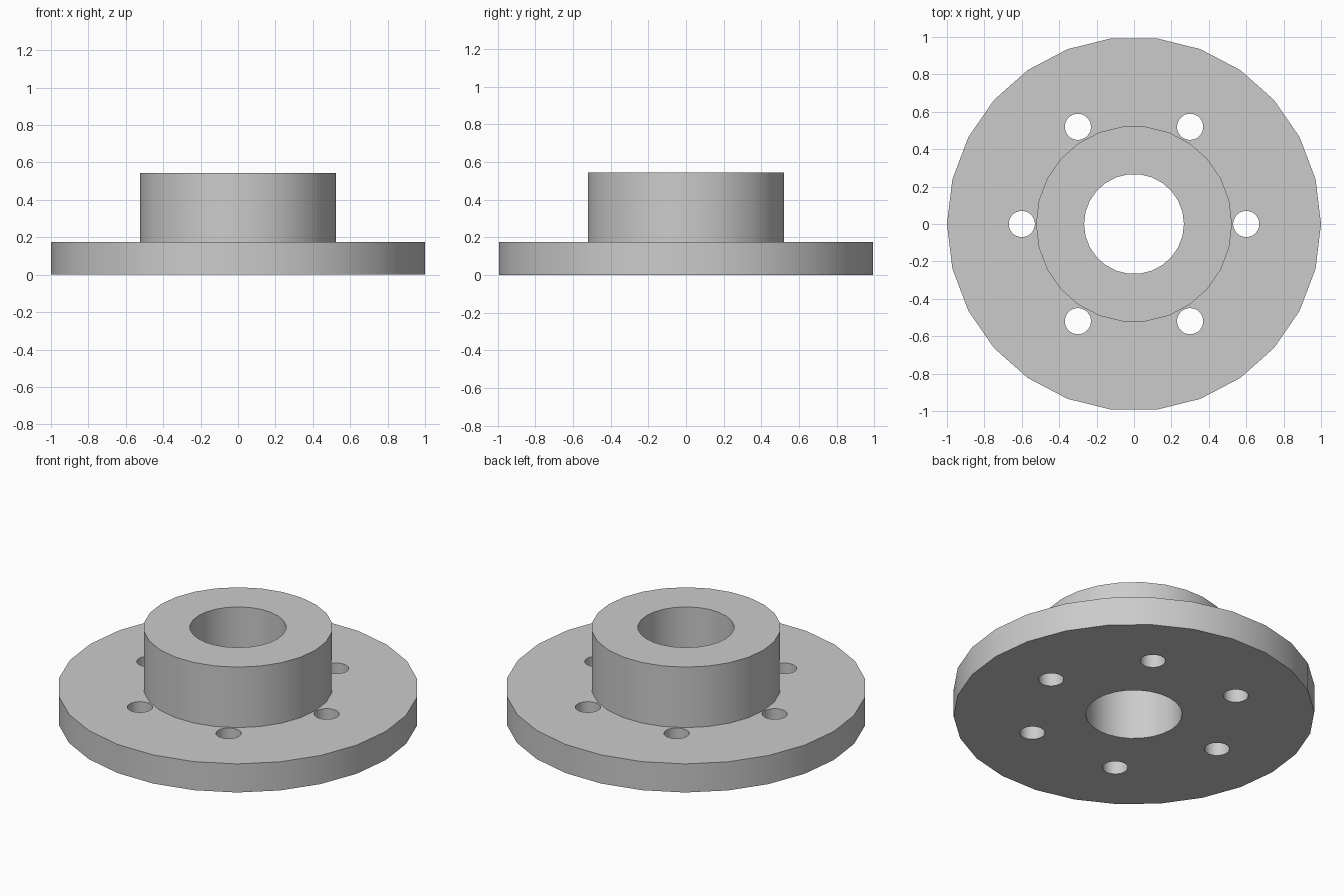
import bpy
import bmesh
import math
from mathutils import Matrix, Vector

cube = bpy.data.objects.get("Cube")
if cube:
    bpy.data.objects.remove(cube, do_unlink=True)

SIDES = 26
BORE_R, HUB_R, FLANGE_R = 0.267, 0.524, 1.0
FLANGE_H, TOTAL_H = 0.175, 0.545
BOLT_COUNT, BOLT_CIRCLE, BOLT_R = 6, 0.6, 0.07

grey = bpy.data.materials.new("plain grey")
grey.use_nodes = True
colour = (0.6, 0.6, 0.6, 1.0)
grey.diffuse_color = colour
grey.node_tree.nodes["Principled BSDF"].inputs["Base Color"].default_value = colour


def add_object(name, bm):
    bmesh.ops.recalc_face_normals(bm, faces=bm.faces)
    mesh = bpy.data.meshes.new(name)
    bm.to_mesh(mesh)
    bm.free()
    obj = bpy.data.objects.new(name, mesh)
    bpy.context.collection.objects.link(obj)
    mesh.materials.append(grey)
    return obj


def lathe(name, profile):
    """Revolve a closed (radius, height) profile around z."""
    bm = bmesh.new()
    verts = [bm.verts.new((r, 0, z)) for r, z in profile]
    edges = [bm.edges.new((v, verts[i - 1])) for i, v in enumerate(verts)]
    bmesh.ops.spin(bm, geom=verts + edges, cent=(0, 0, 0), axis=(0, 0, 1),
                   angle=math.tau, steps=SIDES, use_merge=True)
    bmesh.ops.remove_doubles(bm, verts=bm.verts, dist=0.0001)
    return add_object(name, bm)


# Flange plate with raised hub and through bore
flange = lathe("hub_flange", [
    (BORE_R, 0), (FLANGE_R, 0), (FLANGE_R, FLANGE_H),
    (HUB_R, FLANGE_H), (HUB_R, TOTAL_H), (BORE_R, TOTAL_H)])

# Ring of bolt hole cutters
bm = bmesh.new()
for i in range(BOLT_COUNT):
    turn = Matrix.Rotation(math.tau * i / BOLT_COUNT, 4, "Z")
    place = Matrix.Translation(Vector((BOLT_CIRCLE, 0, FLANGE_H / 2)))
    bmesh.ops.create_cone(bm, cap_ends=True, segments=SIDES, radius1=BOLT_R,
                          radius2=BOLT_R, depth=FLANGE_H * 2, matrix=turn @ place)
cutter = add_object("bolt_hole_cutter", bm)
cutter.hide_render = True

# Cut the holes, then drop the cutter
bpy.ops.object.select_all(action="DESELECT")
bpy.context.view_layer.objects.active = flange
flange.select_set(True)
cut = flange.modifiers.new("bolt_holes", "BOOLEAN")
cut.operation = "DIFFERENCE"
cut.solver = "EXACT"
cut.object = cutter
bpy.ops.object.modifier_apply(modifier=cut.name)
bpy.data.objects.remove(cutter, do_unlink=True)

# Smooth round walls, crisp rims
bpy.ops.object.shade_smooth_by_angle(angle=math.radians(30))
